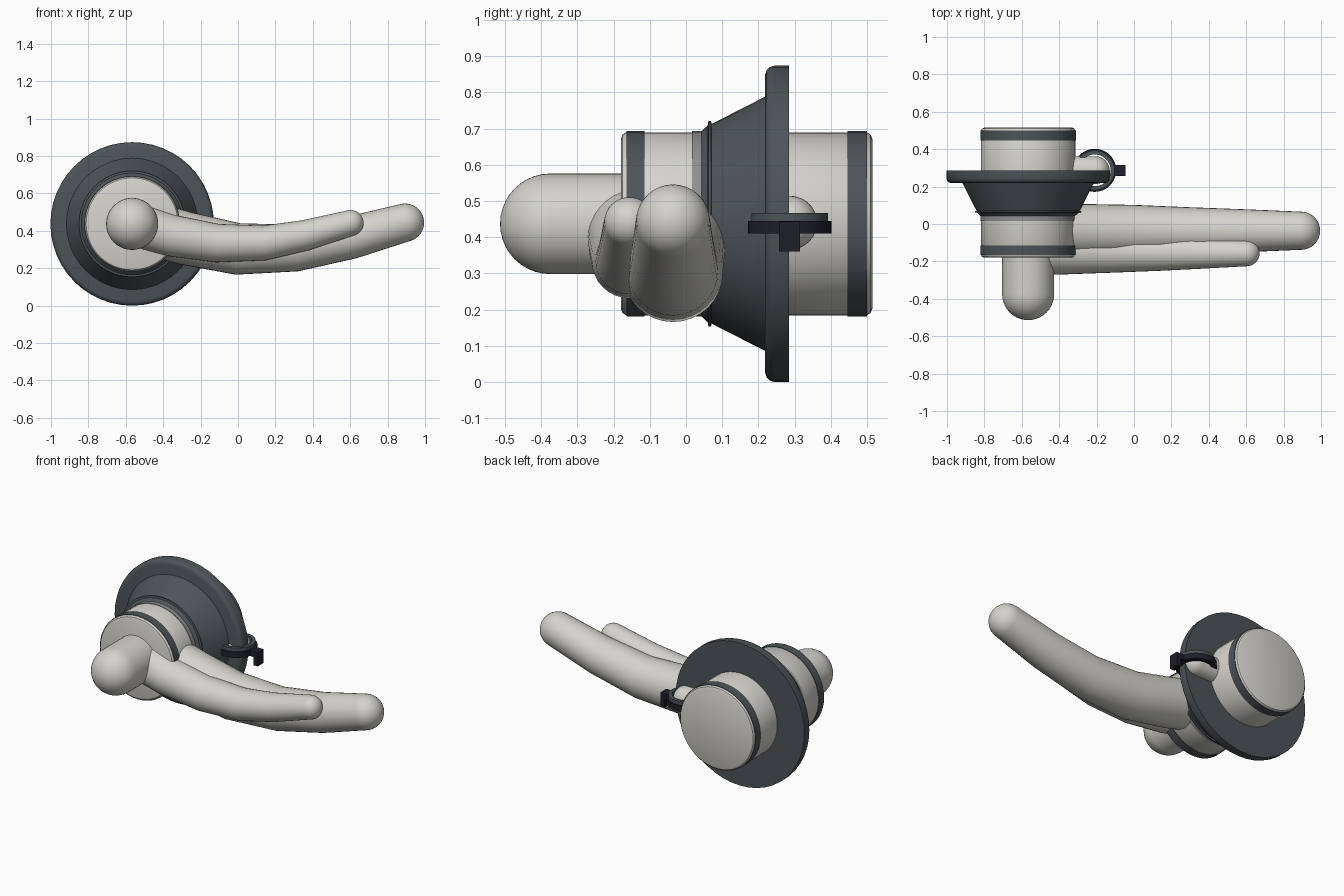
import bpy, bmesh
from math import radians, sin, cos, pi
from mathutils import Vector, Matrix

cube = bpy.data.objects.get("Cube")
if cube:
    bpy.data.objects.remove(cube, do_unlink=True)

AX, AZ = -0.566, 0.437   # hub axis, running along y


def material(name, color):
    m = bpy.data.materials.new(name)
    m.use_nodes = True
    m.diffuse_color = (*color, 1)
    m.node_tree.nodes["Principled BSDF"].inputs["Base Color"].default_value = (*color, 1)
    return m


PALE = material("pale_grey", (0.66, 0.65, 0.61))
SLATE = material("slate_grey", (0.075, 0.088, 0.095))
MID = material("mid_grey", (0.28, 0.28, 0.29))
INK = material("dark_navy", (0.013, 0.013, 0.022))


def finish(name, bm, mat, angle=35):
    bmesh.ops.remove_doubles(bm, verts=bm.verts, dist=0.0001)
    bmesh.ops.recalc_face_normals(bm, faces=bm.faces)
    mesh = bpy.data.meshes.new(name)
    bm.to_mesh(mesh)
    bm.free()
    mesh.materials.append(mat)
    obj = bpy.data.objects.new(name, mesh)
    bpy.context.collection.objects.link(obj)
    bpy.ops.object.select_all(action='DESELECT')
    obj.select_set(True)
    bpy.context.view_layer.objects.active = obj
    bpy.ops.object.shade_smooth_by_angle(angle=radians(angle))
    return obj


def turned(name, profile, mat, origin=(AX, 0, AZ), axis=(0, 1, 0), closed=False):
    """Spin (radius, distance along axis) points about an axis."""
    axis, origin = Vector(axis), Vector(origin)
    side = axis.orthogonal().normalized()
    bm = bmesh.new()
    verts = [bm.verts.new(origin + side * r + axis * d) for r, d in profile]
    edges = [bm.edges.new(p) for p in zip(verts, verts[1:])]
    if closed:
        edges.append(bm.edges.new((verts[-1], verts[0])))
    bmesh.ops.spin(bm, geom=verts + edges, cent=origin, axis=axis,
                   angle=2 * pi, steps=48)
    return finish(name, bm, mat)


def dome(r, centre, direction, steps=10):
    """Profile of a half ball, from its rim to its tip."""
    return [(r * cos(i * pi / 2 / steps), centre + direction * r * sin(i * pi / 2 / steps))
            for i in range(steps + 1)]


def lever(name, y, stations, sides=32):
    """Tapered tube through (x, z, radius) stations with a ball tip."""
    bm = bmesh.new()
    pts = [Vector((x, y, z)) for x, z, r in stations]
    rings = []
    for i, p in enumerate(pts):
        t = (pts[min(i + 1, len(pts) - 1)] - pts[max(i - 1, 0)]).normalized()
        across = Vector((0, 1, 0))
        up = t.cross(across)
        sections = [(p, stations[i][2])]
        if i == len(pts) - 1:
            sections = [(p + t * d, max(r, 0.00001))
                        for r, d in dome(stations[i][2], 0, 1)]
        for c, r in sections:
            rings.append([bm.verts.new(c + (across * cos(a) + up * sin(a)) * r)
                          for a in (2 * pi * k / sides for k in range(sides))])
    for a, b in zip(rings, rings[1:]):
        for k in range(sides):
            n = (k + 1) % sides
            bm.faces.new((a[k], a[n], b[n], b[k]))
    bm.faces.new(rings[0])
    return finish(name, bm, PALE)


def box(name, lo, hi, mat):
    lo, hi = Vector(lo), Vector(hi)
    bm = bmesh.new()
    bmesh.ops.create_cube(bm, size=1, matrix=Matrix.Translation((lo + hi) / 2)
                          @ Matrix.Diagonal((*(hi - lo), 1)))
    return finish(name, bm, mat)


# Hub drums, front and back
turned("front_drum", [(0, -0.18), (0.235, -0.18), (0.246, -0.176), (0.253, -0.166),
                      (0.253, 0.03), (0, 0.03)], PALE)
turned("back_drum", [(0, 0.27), (0.253, 0.27), (0.253, 0.5), (0.247, 0.51),
                     (0.235, 0.515), (0, 0.515)], PALE)

# Bands round the drums
for name, y0, y1, mat in (("front_band", -0.165, -0.115, SLATE),
                          ("neck_band", 0.017, 0.046, MID),
                          ("back_band", 0.447, 0.5, SLATE)):
    turned(name, [(0.24, y0), (0.256, y0), (0.256, y1), (0.24, y1)], mat, closed=True)

# Cone collar and wide flange
turned("cone_collar", [(0, 0.043), (0.256, 0.043), (0.272, 0.06), (0.284, 0.062),
                       (0.284, 0.069), (0.276, 0.071), (0.353, 0.222), (0, 0.222)], SLATE)
turned("flange", [(0, 0.219), (0.412, 0.219), (0.425, 0.223), (0.433, 0.231),
                  (0.437, 0.244), (0.437, 0.285), (0, 0.285)], SLATE)

# Round-ended front knob
turned("front_knob", [(0, -0.15), (0.139, -0.15)] + dome(0.139, -0.375, -1), PALE)

# Curved levers
lever("long_lever", -0.036, [(-0.5, 0.42, 0.145), (-0.28, 0.36, 0.143), (0.0, 0.303, 0.138),
                             (0.31, 0.308, 0.125), (0.61, 0.365, 0.114), (0.893, 0.444, 0.102)])
lever("short_lever", -0.157, [(-0.565, 0.437, 0.118), (-0.36, 0.375, 0.112),
                              (-0.11, 0.334, 0.103), (0.14, 0.335, 0.093),
                              (0.36, 0.376, 0.082), (0.602, 0.442, 0.069)])

# Side peg with its ring and latch tab
turned("side_peg", [(0, 0), (0.074, 0)] + dome(0.074, 0.23, 1), PALE,
       origin=(-0.435, 0.288, 0.44), axis=(1, 0, 0))
turned("latch_ring", [(0.085, 0.41), (0.115, 0.41), (0.115, 0.445), (0.085, 0.445)], INK,
       origin=(-0.21, 0.287, 0), axis=(0, 0, 1), closed=True)
turned("ring_lip", [(0.085, 0.44), (0.106, 0.44), (0.106, 0.467), (0.085, 0.467)], SLATE,
       origin=(-0.21, 0.287, 0), axis=(0, 0, 1), closed=True)
box("latch_arm", (-0.115, 0.257, 0.41), (-0.046, 0.315, 0.444), INK)
box("latch_drop", (-0.076, 0.257, 0.36), (-0.046, 0.315, 0.444), INK)
